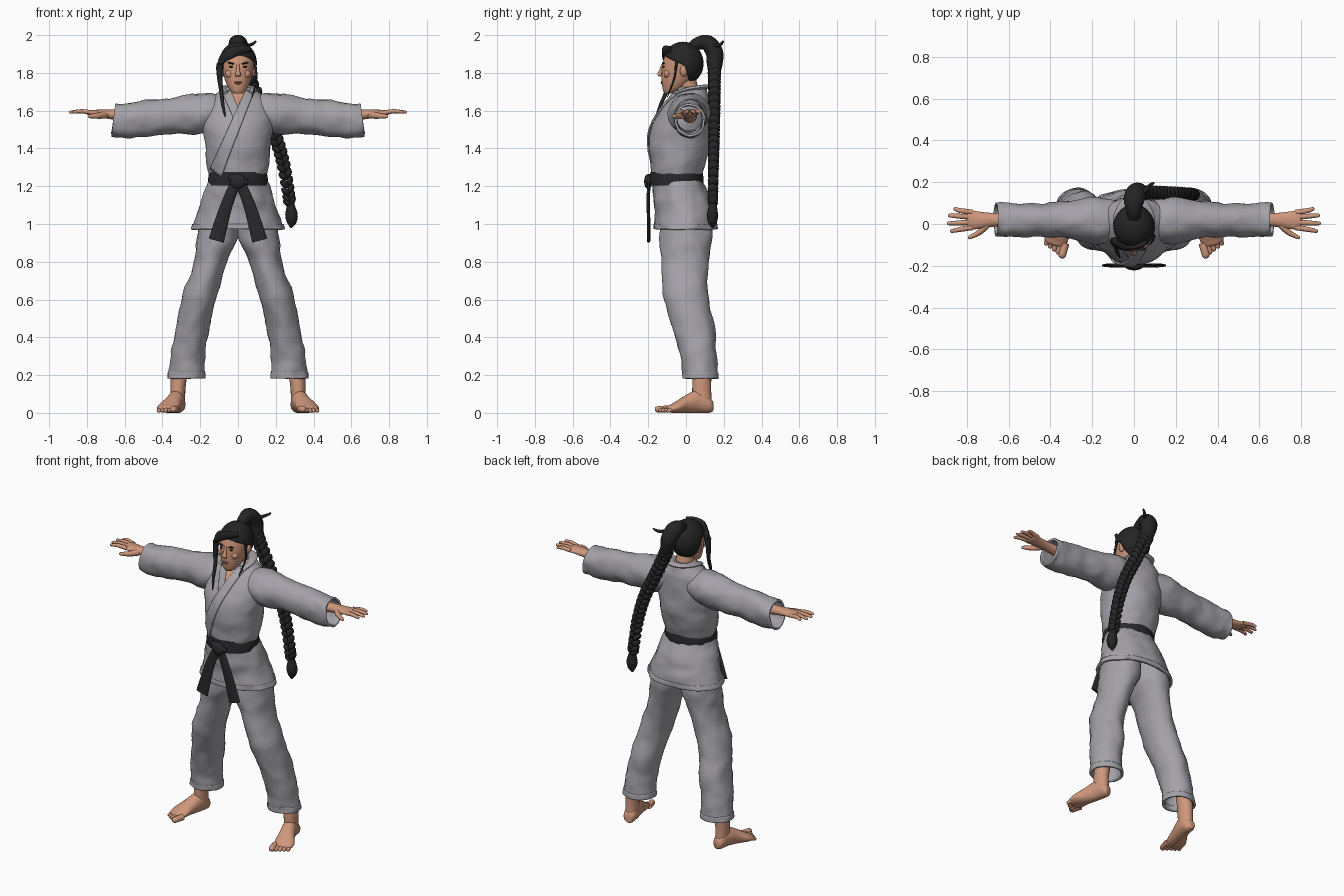
import bpy, bmesh, math
from mathutils import Vector, Matrix, noise
from mathutils.bvhtree import BVHTree

cube = bpy.data.objects.get("Cube")
if cube:
    bpy.data.objects.remove(cube)

X, Y, Z = Vector((1, 0, 0)), Vector((0, 1, 0)), Vector((0, 0, 1))


def material(name, rgb):
    m = bpy.data.materials.new(name)
    m.use_nodes = True
    m.diffuse_color = (*rgb, 1)
    m.node_tree.nodes["Principled BSDF"].inputs["Base Color"].default_value = (*rgb, 1)
    return m


CLOTH = material("grey cloth", (0.37, 0.36, 0.39))
SKIN = material("warm skin", (0.62, 0.31, 0.2))
HAIR = material("black hair", (0.018, 0.018, 0.018))
BELT = material("black belt cloth", (0.022, 0.022, 0.024))
LIPS = material("lip brown", (0.42, 0.17, 0.12))


def finish(name, bm, mat, mirror=False, thick=0):
    bmesh.ops.recalc_face_normals(bm, faces=bm.faces)
    me = bpy.data.meshes.new(name)
    bm.to_mesh(me)
    bm.free()
    me.materials.append(mat)
    ob = bpy.data.objects.new(name, me)
    bpy.context.collection.objects.link(ob)
    bpy.ops.object.select_all(action="DESELECT")
    ob.select_set(True)
    bpy.context.view_layer.objects.active = ob
    bpy.ops.object.shade_smooth_by_angle(angle=math.radians(50))
    if thick:
        s = ob.modifiers.new("thickness", "SOLIDIFY")
        s.thickness = thick
        s.offset = -1
    if mirror:
        ob.modifiers.new("mirror", "MIRROR")
    return ob


def spline(rows, steps):
    """Smooth curve through rows of any size."""
    p = [Vector(r) for r in rows]
    p = [p[0]] + p + [p[-1]]
    out = []
    for i in range(1, len(p) - 2):
        a, b, c, d = p[i - 1:i + 3]
        for k in range(steps):
            u = k / steps
            out.append(0.5 * (2 * b + (c - a) * u + (2 * a - 5 * b + 4 * c - d) * u * u
                              + (3 * b - a - 3 * c + d) * u ** 3))
    return out + [p[-1]]


def loft(name, rows, mat, ref=X, t=None, n=24, steps=4, fold=0, tip=False,
         caps=True, thick=0, mirror=False):
    """Skin over ellipses given as x, y, z, half width along ref, other half width."""
    rows = spline(rows, steps)
    pts = [Vector(r[:3]) for r in rows]
    rings = []
    for i, r in enumerate(rows):
        d = (pts[min(i + 1, len(pts) - 1)] - pts[max(i - 1, 0)]).normalized()
        rings.append((pts[i], t or d, r[3], r[4]))
    if tip:
        c, ax, a, b = rings[-1]
        ax = ax if ax.dot(d) > 0 else -ax
        for k in (30, 55, 78):
            s, q = math.sin(math.radians(k)), math.cos(math.radians(k))
            rings.append((c + ax * min(a, b) * s, ax, a * q, b * q))
    bm = bmesh.new()
    loops = []
    for c, ax, a, b in rings:
        u = (ref - ax * ref.dot(ax)).normalized()
        v = ax.cross(u)
        loop = []
        for k in range(n):
            w = math.tau * k / n
            out = u * math.cos(w) * a + v * math.sin(w) * b
            p = c + out
            if fold:
                p += out.normalized() * fold * (noise.noise(p * 13) + 0.5 * noise.noise(p * 29))
            loop.append(bm.verts.new(p))
        loops.append(loop)
    for lo, hi in zip(loops, loops[1:]):
        for k in range(n):
            bm.faces.new((lo[k], lo[(k + 1) % n], hi[(k + 1) % n], hi[k]))
    if caps:
        bm.faces.new(loops[0])
        bm.faces.new(loops[-1])
    return finish(name, bm, mat, mirror, thick)


def blobs(name, items, mat, mirror=False, segs=14):
    """Ellipsoids given as centre, radii and tilt about y."""
    bm = bmesh.new()
    for loc, size, tilt in items:
        m = Matrix.Translation(loc) @ Matrix.Rotation(tilt, 4, "Y") @ Matrix.Diagonal((*size, 1))
        bmesh.ops.create_uvsphere(bm, u_segments=segs, v_segments=segs // 2 + 1, radius=1, matrix=m)
    return finish(name, bm, mat, mirror)


# Jacket: body, flared skirt, sleeves
body = loft("jacket_body", [(0, -.05, 1.24, .15, .13), (0, -.04, 1.33, .168, .148),
            (0, -.035, 1.43, .175, .165), (0, -.02, 1.54, .19, .15), (0, .01, 1.64, .175, .115),
            (0, .025, 1.69, .12, .088), (0, .03, 1.725, .068, .075)],
            CLOTH, t=Z, n=48, steps=6, fold=.006)
loft("jacket_skirt", [(0, -.05, 1.25, .148, .13), (0, -.025, 1.15, .185, .15),
     (0, -.005, 1.06, .212, .158), (0, 0, .975, .243, .167)],
     CLOTH, t=Z, n=48, steps=6, fold=.009, caps=False, thick=.012)
loft("skirt_hem", [(0, 0, 1.0, .24, .168), (0, 0, .973, .249, .172)], CLOTH, t=Z, n=48,
     fold=.009, caps=False, thick=.012)
loft("sleeve", [(.08, .02, 1.59, .09, .085), (.19, .015, 1.585, .112, .11),
     (.3, .022, 1.577, .092, .1), (.45, .02, 1.56, .08, .097), (.6, .02, 1.55, .082, .094),
     (.66, .022, 1.55, .082, .092)], CLOTH, ref=Y, t=Vector((1, 0, .12)).normalized(), n=32,
     steps=6, fold=.009, caps=False, thick=.012, mirror=True)

# Crossed lapels and the open neck, laid on the jacket surface
surface = BVHTree.FromPolygons([v.co for v in body.data.vertices],
                               [p.vertices for p in body.data.polygons])


def patch(name, top, bottom, mat, lift, nx=6, nz=28):
    bm = bmesh.new()
    grid = []
    for j in range(nz + 1):
        row = []
        for i in range(nx + 1):
            a = Vector(top[0]).lerp(Vector(top[1]), i / nx)
            b = Vector(bottom[0]).lerp(Vector(bottom[1]), i / nx)
            x, z = a.lerp(b, j / nz)
            hit = surface.ray_cast(Vector((x, -1, z)), Y)[0]
            if hit is None:
                hit = surface.find_nearest(Vector((x, -.1, z)))[0]
            row.append(bm.verts.new(hit - Y * lift))
        grid.append(row)
    for r, s in zip(grid, grid[1:]):
        for i in range(nx):
            bm.faces.new((r[i], r[i + 1], s[i + 1], s[i]))
    return finish(name, bm, mat, thick=.008)


patch("open_neck", ((-.05, 1.71), (.05, 1.71)), ((-.01, 1.57), (.01, 1.57)), SKIN, .004)
patch("under_lapel", ((-.085, 1.7), (-.04, 1.71)), ((-.02, 1.55), (.02, 1.57)), CLOTH, .009)
patch("over_lapel", ((.04, 1.71), (.085, 1.7)), ((-.15, 1.29), (-.09, 1.25)), CLOTH, .013)
loft("collar", [(-.058, -.055, 1.69, .012, .024), (-.075, .02, 1.715, .012, .026),
     (-.045, .09, 1.725, .012, .026), (0, .105, 1.727, .012, .026), (.045, .09, 1.725, .012, .026),
     (.075, .02, 1.715, .012, .026), (.058, -.055, 1.69, .012, .024)], CLOTH, ref=Z, n=12)

# Belt with knot and hanging ends
loft("belt", [(0, -.05, 1.205, .158, .143), (0, -.05, 1.24, .158, .143), (0, -.05, 1.275, .152, .138)],
     BELT, t=Z, n=48)
blobs("belt_knot", [((0, -.2, 1.225), (.045, .022, .04), 0), ((0, -.197, 1.235), (.06, .018, .026), .3)], BELT)
loft("belt_end", [(.005, -.195, 1.23, .026, .009), (.05, -.2, 1.13, .03, .009),
     (.085, -.198, 1.02, .036, .009), (.115, -.198, .912, .041, .009)], BELT, n=16, mirror=True)

# Trousers
loft("trouser_leg", [(.1, 0, 1.06, .1, .12), (.108, 0, .93, .11, .14), (.145, -.004, .8, .086, .125),
     (.208, 0, .6, .092, .116), (.24, .042, .45, .087, .113), (.264, .064, .3, .09, .098),
     (.275, .078, .185, .094, .092)], CLOTH, t=Z, n=32, steps=6, fold=.008, caps=False,
     thick=.012, mirror=True)
loft("trouser_hem", [(.273, .076, .215, .096, .094), (.275, .078, .182, .098, .096)], CLOTH, t=Z,
     n=32, fold=.008, caps=False, thick=.012, mirror=True)

# Bare feet
loft("ankle", [(.295, .085, .34, .048, .055), (.312, .085, .2, .044, .05), (.318, .083, .13, .04, .05),
     (.318, .085, .05, .038, .052)], SKIN, t=Z, n=20, mirror=True)
along, across = Vector((.27, -.963, 0)), Vector((.963, .27, 0))
loft("foot", [(.31, .14, .035, .022, .028), (.314, .12, .042, .037, .042), (.325, .06, .06, .043, .06),
     (.346, 0, .047, .048, .047), (.367, -.05, .031, .059, .031), (.377, -.085, .021, .054, .02)],
     SKIN, ref=across, t=along, n=24, tip=True, mirror=True)
for i in range(5):
    base = Vector((.37, -.08, .02)) + across * (i - 2) * .022
    size = .019 if i == 0 else .0135 - i * .0005
    end = base + along * (.058 - i * .008)
    loft(f"toe_{i + 1}", [(*base, size, size), (end.x, end.y, size, size, size * .9)], SKIN,
         ref=across, n=12, tip=True, mirror=True)

# Hands
loft("hand", [(.55, .02, 1.57, .038, .035), (.67, .02, 1.58, .033, .026), (.74, .018, 1.585, .041, .02),
     (.79, .02, 1.59, .048, .014)], SKIN, ref=Y, t=X, n=20, tip=True, mirror=True)
for i, (y0, y1, x1) in enumerate([(-.017, -.034, .872), (.008, .003, .886), (.033, .041, .882), (.056, .072, .856)]):
    loft(f"finger_{i + 1}", [(.775, y0, 1.59, .013, .012), (.83, (y0 + y1) / 2, 1.597, .012, .011),
         (x1, y1, 1.592, .009, .008)], SKIN, ref=Y, n=12, tip=True, mirror=True)
loft("thumb", [(.7, 0, 1.578, .02, .018), (.74, -.04, 1.573, .016, .014), (.785, -.064, 1.57, .01, .009)],
     SKIN, ref=Z, n=12, tip=True, mirror=True)

# Head and face
loft("neck", [(0, .035, 1.6, .06, .06), (0, .015, 1.7, .053, .055), (0, -.01, 1.8, .05, .055)], SKIN, t=Z)
loft("head", [(0, -.095, 1.69, .02, .018), (0, -.078, 1.705, .04, .043), (0, -.058, 1.735, .058, .069),
     (0, -.04, 1.775, .073, .089), (0, -.027, 1.825, .083, .101), (0, -.02, 1.875, .085, .098),
     (0, -.017, 1.92, .07, .08), (0, -.015, 1.945, .035, .04)], SKIN, t=Z, n=32)
loft("nose", [(0, -.122, 1.848, .008, .008), (0, -.132, 1.815, .01, .01), (0, -.14, 1.79, .015, .012),
     (0, -.13, 1.78, .011, .008)], SKIN, t=Z, n=12)
blobs("ear", [((.084, -.012, 1.81), (.012, .02, .03), .15)], SKIN, mirror=True)
blobs("cheek", [((.042, -.1, 1.795), (.026, .018, .022), 0)], SKIN, mirror=True)
blobs("eyebrow", [((.036, -.12, 1.851), (.02, .007, .0045), -.2)], HAIR, mirror=True)
blobs("eye", [((.035, -.118, 1.832), (.014, .006, .005), -.1)], HAIR, mirror=True)
blobs("mouth", [((0, -.127, 1.751), (.022, .007, .004), 0), ((0, -.126, 1.744), (.018, .008, .005), 0)], LIPS)

# Hair cap, cut away around the face by two planes
bm = bmesh.new()
middle = Vector((0, -.016, 1.85))
bmesh.ops.create_uvsphere(bm, u_segments=36, v_segments=24, radius=1,
                          matrix=Matrix.Translation(middle) @ Matrix.Diagonal((.1, .109, .115, 1)))
cuts = [(Vector((0, -.11, 1.893)), Vector((.12, .4, 1))), (Vector((0, .005, 1.8)), Vector((0, 1, .3)))]
for co, no in cuts:
    bmesh.ops.bisect_plane(bm, geom=bm.verts[:] + bm.edges[:] + bm.faces[:], plane_co=co, plane_no=no)
front = [f for f in bm.faces if all((f.calc_center_median() - co).dot(no) < 0 for co, no in cuts)]
bmesh.ops.delete(bm, geom=front, context="FACES")
finish("hair_cap", bm, HAIR, thick=.012)

# Swept fringe and loose strands
loft("fringe", [(.06, -.085, 1.925, .018, .012), (.01, -.112, 1.92, .024, .012),
     (-.05, -.112, 1.9, .03, .014), (-.09, -.085, 1.86, .025, .016), (-.098, -.085, 1.79, .015, .015),
     (-.088, -.105, 1.7, .011, .011), (-.08, -.135, 1.63, .009, .009), (-.068, -.16, 1.57, .003, .003)],
     HAIR, ref=Vector((.3, 0, 1)), n=12, tip=True)
loft("side_strand", [(.088, -.05, 1.86, .008, .008), (.098, -.06, 1.78, .005, .005),
     (.088, -.08, 1.72, .005, .005), (.075, -.1, 1.67, .002, .002)], HAIR, n=8)
loft("hair_tuft", [(.03, .13, 1.94, .012, .012), (.07, .18, 1.95, .009, .009), (.092, .195, 1.965, .006, .006)],
     HAIR, n=8, tip=True)

# High ponytail running into a long braid
loft("ponytail", [(0, .03, 1.93, .032, .032), (0, .065, 1.957, .036, .034), (0, .115, 1.957, .05, .043),
     (.012, .15, 1.91, .05, .046), (.025, .152, 1.85, .042, .042), (.04, .15, 1.79, .03, .03)], HAIR, n=20, tip=True)
path = spline([(.035, .15, 1.81), (.11, .15, 1.65), (.195, .148, 1.47), (.245, .145, 1.3), (.275, .142, 1.12)], 5)
plaits = []
for i, p in enumerate(path):
    size = 1.05 - .25 * i / len(path)
    for side in (-1, 1):
        plaits.append((p + Vector((side * .014, 0, side * .008)), (.021 * size, .034 * size, .033 * size), side * .55 - .3))
blobs("braid", plaits, HAIR)
loft("braid_end", [(.274, .142, 1.13, .018, .018), (.279, .142, 1.1, .021, .021), (.283, .14, 1.05, .033, .03),
     (.284, .14, 1.01, .026, .024), (.28, .14, .98, .005, .005)], HAIR, n=14)
